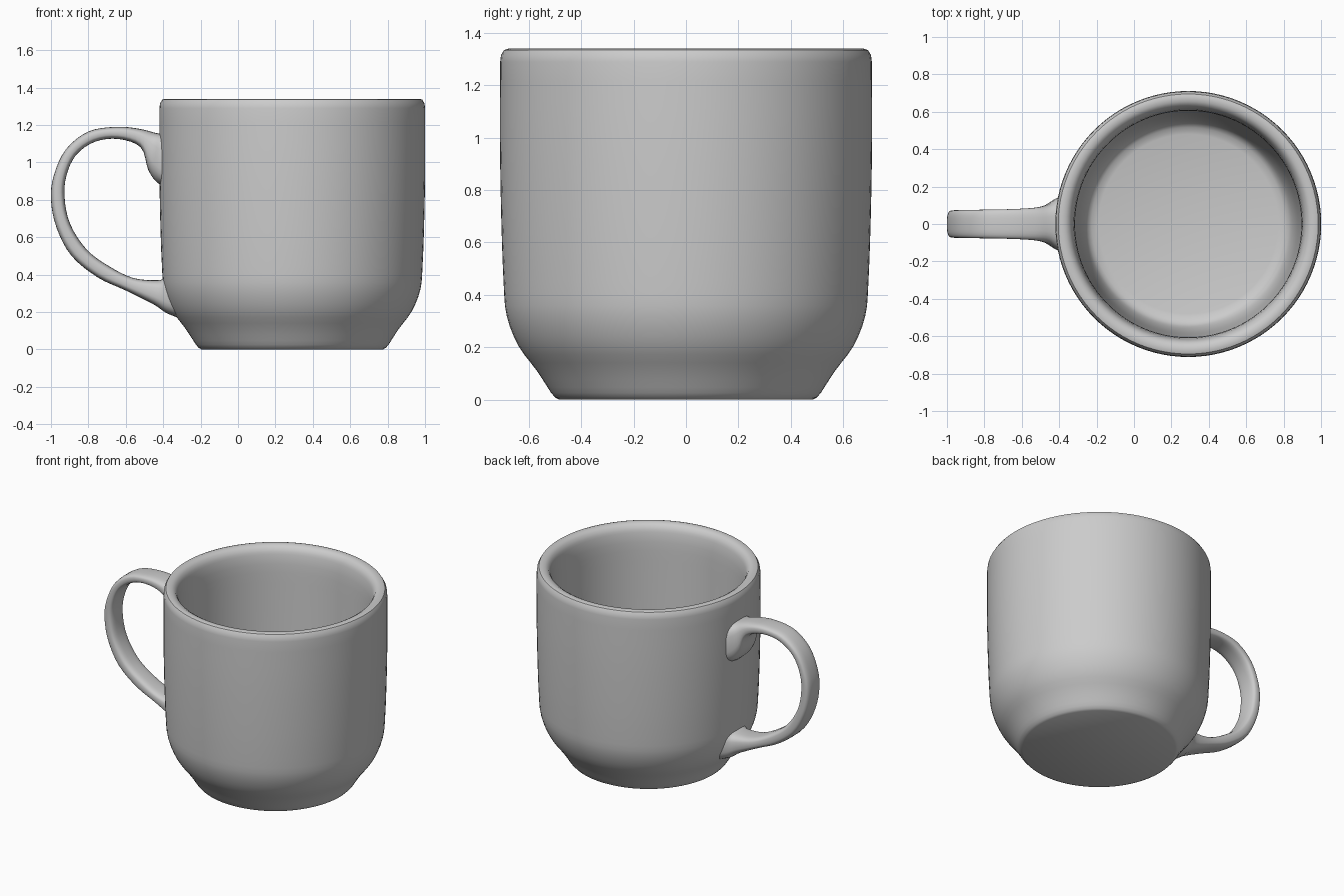
import bpy, bmesh, math
from mathutils import Vector

if "Cube" in bpy.data.objects:
    bpy.data.objects.remove(bpy.data.objects["Cube"])

CX = 0.29  # axis of the cup


def spline(pts, steps):
    """Catmull-Rom resampling of a list of equal-length tuples."""
    out = []
    for i in range(len(pts) - 1):
        p = [Vector(pts[min(max(i + k, 0), len(pts) - 1)]) for k in (-1, 0, 1, 2)]
        for s in range(steps):
            t = s / steps
            out.append(0.5 * (2 * p[1] + (p[2] - p[0]) * t
                              + (2 * p[0] - 5 * p[1] + 4 * p[2] - p[3]) * t ** 2
                              + (3 * p[1] - p[0] - 3 * p[2] + p[3]) * t ** 3))
    return out + [Vector(pts[-1])]


def loft(name, rings, angle):
    """Skin closed rings of points and cap both ends."""
    bm = bmesh.new()
    loops = [[bm.verts.new(p) for p in ring] for ring in rings]
    for a, b in zip(loops, loops[1:]):
        for i in range(len(a)):
            j = (i + 1) % len(a)
            bm.faces.new((a[i], a[j], b[j], b[i]))
    bm.faces.new(loops[0])
    bm.faces.new(loops[-1])
    bmesh.ops.recalc_face_normals(bm, faces=bm.faces)
    mesh = bpy.data.meshes.new(name)
    bm.to_mesh(mesh)
    bm.free()
    ob = bpy.data.objects.new(name, mesh)
    bpy.context.collection.objects.link(ob)
    bpy.ops.object.select_all(action='DESELECT')
    ob.select_set(True)
    bpy.context.view_layer.objects.active = ob
    bpy.ops.object.shade_smooth_by_angle(angle=math.radians(angle))
    return ob


# Cup: (radius, height) from the foot, over the rim, down to the inner floor
foot = [(0.485, 0), (0.50, 0.008)]
outside = [(0.515, 0.025), (0.57, 0.11), (0.64, 0.205), (0.685, 0.32), (0.697, 0.45),
           (0.706, 0.70), (0.711, 1.0), (0.71, 1.29)]
rim = [(0.71, 1.29), (0.707, 1.315), (0.695, 1.335), (0.68, 1.34), (0.655, 1.337), (0.635, 1.325)]
inside = [(0.622, 1.30), (0.608, 1.22), (0.602, 1.0), (0.592, 0.6), (0.582, 0.36), (0.565, 0.22),
          (0.535, 0.135), (0.48, 0.11)]
profile = foot + [tuple(v) for v in spline(outside, 3)[:-1]] + rim \
    + [tuple(v) for v in spline(inside, 3)]
N = 96
loft("cup_body", [[(CX + r * math.cos(2 * math.pi * i / N), r * math.sin(2 * math.pi * i / N), z)
                   for i in range(N)] for r, z in profile], 40)

# Handle stations: outer x, outer z, inner x, inner z, half width
stations = [
    (-0.37, 1.15, -0.37, 0.87, 0.155), (-0.41, 1.152, -0.43, 0.89, 0.135),
    (-0.45, 1.16, -0.48, 0.96, 0.105), (-0.53, 1.18, -0.52, 1.08, 0.088),
    (-0.65, 1.19, -0.64, 1.125, 0.08), (-0.80, 1.165, -0.765, 1.11, 0.077),
    (-0.92, 1.07, -0.865, 1.04, 0.075), (-0.985, 0.93, -0.917, 0.93, 0.074),
    (-1.00, 0.80, -0.927, 0.81, 0.073), (-0.97, 0.65, -0.897, 0.67, 0.073),
    (-0.89, 0.50, -0.81, 0.535, 0.073), (-0.75, 0.385, -0.69, 0.445, 0.074),
    (-0.60, 0.315, -0.56, 0.382, 0.078), (-0.45, 0.24, -0.43, 0.37, 0.095),
    (-0.38, 0.193, -0.385, 0.385, 0.12), (-0.29, 0.16, -0.345, 0.40, 0.15)]


def section(ox, oz, ix, iz, w, n=28):
    """Rounded-rectangle cross-section between outer and inner edge."""
    ring = []
    for k in range(n):
        a = 2 * math.pi * k / n
        c, s = [math.copysign(abs(v) ** 0.65, v) for v in (math.cos(a), math.sin(a))]
        f = 0.5 - 0.5 * c
        ring.append((ox + (ix - ox) * f, w * s, oz + (iz - oz) * f))
    return ring


loft("handle", [section(*v) for v in spline(stations, 4)], 60)
